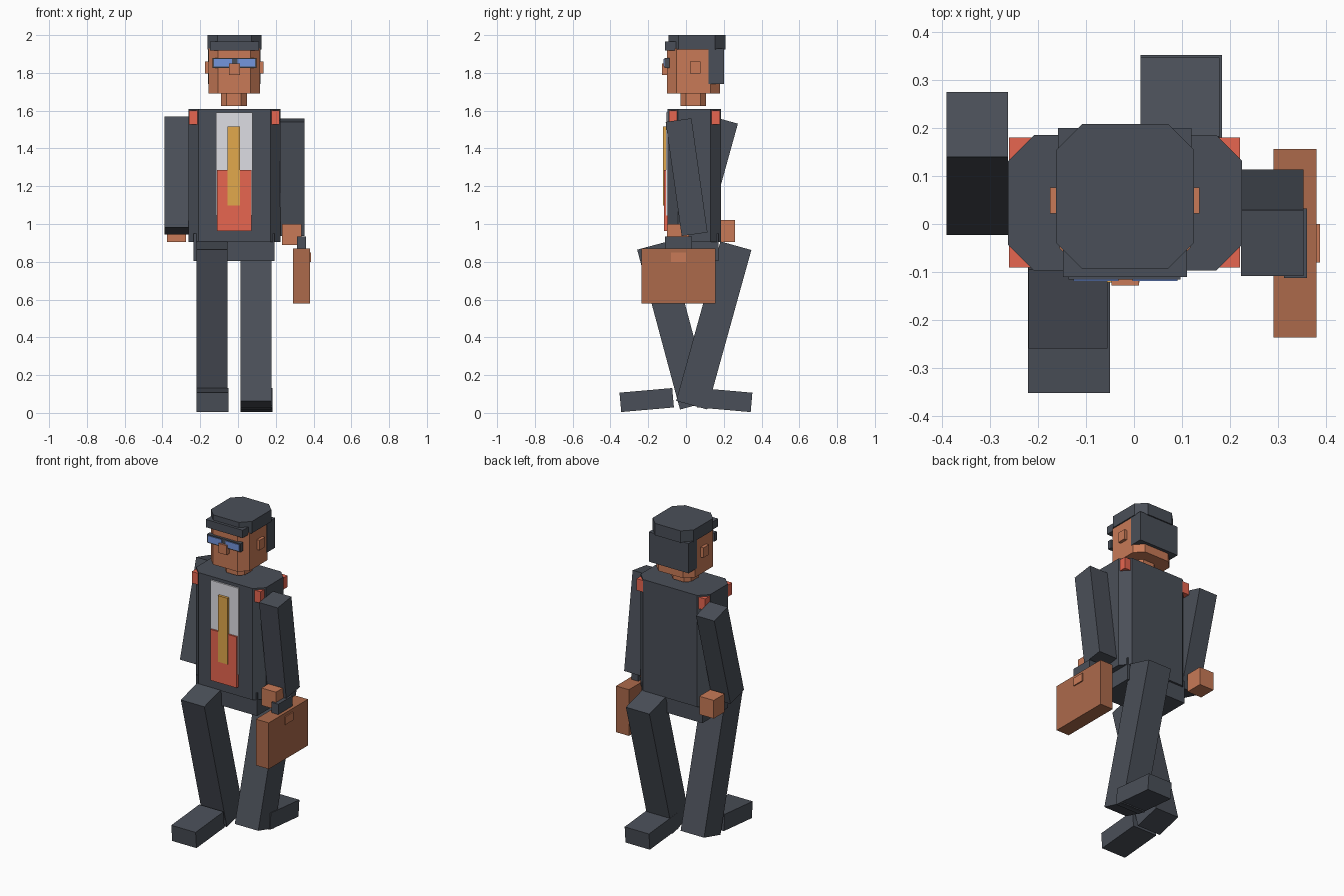
import bpy
import bmesh
from math import radians
from mathutils import Matrix

cube = bpy.data.objects.get("Cube")
if cube:
    bpy.data.objects.remove(cube, do_unlink=True)


def material(name, rgb):
    """Flat colour from 0-255 display values, converted to linear."""
    lin = [((c / 255 + 0.055) / 1.055) ** 2.4 for c in rgb] + [1]
    m = bpy.data.materials.new(name)
    m.use_nodes = True
    m.diffuse_color = lin
    bsdf = m.node_tree.nodes["Principled BSDF"]
    bsdf.inputs["Base Color"].default_value = lin
    bsdf.inputs["Roughness"].default_value = 0.9
    return m


slate = material("slate", (74, 79, 88))
skin = material("skin", (200, 122, 87))
leather = material("leather", (172, 106, 75))
red = material("red", (232, 102, 80))
white = material("white", (222, 222, 228))
gold = material("gold", (226, 168, 76))
blue = material("lens_blue", (116, 150, 222))


def box(name, mat, x, y, z, chamfer=0.0, tilt=0.0):
    """Box from x, y, z ranges; chamfer cuts upright edges, tilt turns about x."""
    size = [r[1] - r[0] for r in (x, y, z)]
    centre = [(r[0] + r[1]) / 2 for r in (x, y, z)]
    bm = bmesh.new()
    bmesh.ops.create_cube(bm, size=1)
    bmesh.ops.scale(bm, vec=size, verts=bm.verts)
    if chamfer:
        upright = [e for e in bm.edges
                   if abs(e.verts[0].co.z - e.verts[1].co.z) > 1e-4]
        bmesh.ops.bevel(bm, geom=upright, offset=chamfer, segments=1,
                        affect='EDGES')
    me = bpy.data.meshes.new(name)
    bm.to_mesh(me)
    bm.free()
    me.materials.append(mat)
    ob = bpy.data.objects.new(name, me)
    ob.matrix_world = Matrix.Translation(centre) @ Matrix.Rotation(radians(tilt), 4, 'X')
    bpy.context.collection.objects.link(ob)
    return ob


def limb(name, mat, centre, size, tilt):
    """Tilted box given by its centre and untilted size."""
    ranges = [(c - s / 2, c + s / 2) for c, s in zip(centre, size)]
    return box(name, mat, *ranges, tilt=tilt)


# Head
box("head", skin, (-.155, .117), (-.1, .18), (1.69, 1.93), .05)
box("neck", skin, (-.09, .047), (-.03, .107), (1.625, 1.69), .03)
box("ears", skin, (-.175, .136), (.022, .076), (1.797, 1.86))
box("nose", skin, (-.047, .01), (-.128, -.09), (1.79, 1.85))
box("hair_top", slate, (-.162, .125), (-.093, .208), (1.925, 2), .054)
box("hair_back", slate, (-.158, .12), (.118, .2), (1.742, 1.93))
box("cap_brim", slate, (-.148, .11), (-.11, -.05), (1.918, 1.967))

# Glasses
box("glasses_frame", slate, (-.136, .097), (-.115, -.088), (1.826, 1.88))
for side, x in (("right", (-.126, -.032)), ("left", (-.003, .09))):
    box(side + "_lens", blue, x, (-.119, -.114), (1.834, 1.873))
box("lens_lower_bridge", blue, (-.032, -.003), (-.119, -.114), (1.834, 1.85))

# Torso; the pelvis and shoulder trim show through the chamfered corners
box("jacket", slate, (-.262, .225), (-.097, .185), (.905, 1.61), .054)
box("shoulder_trim", red, (-.26, .22), (-.09, .18), (1.527, 1.6))
box("pelvis", slate, (-.235, .192), (-.084, .172), (.805, .95))
box("shirt", white, (-.117, .077), (-.106, -.09), (1.045, 1.59))
box("waistcoat", red, (-.111, .072), (-.117, -.09), (.963, 1.285))
box("tie", gold, (-.056, .011), (-.122, -.09), (1.097, 1.515))

# Arms and hands
limb("right_arm", slate, (-.326, .126, 1.257), (.128, .14, .608), -15.5)
limb("left_arm", slate, (.288, .003, 1.248), (.13, .138, .61), 8)
box("right_hand", skin, (-.376, -.275), (.15, .26), (.905, 1.02))
box("left_hand", skin, (.234, .335), (-.1, .015), (.89, 1.0))

# Legs and shoes, mirrored in stride
limb("right_leg", slate, (-.137, -.063, .463), (.164, .17, .876), 15)
limb("left_leg", slate, (.096, .147, .463), (.164, .17, .876), -15.5)
limb("right_shoe", slate, (-.135, -.208, .068), (.17, .28, .103), 5)
limb("left_shoe", slate, (.098, .205, .068), (.17, .285, .103), -5)

# Briefcase
box("briefcase", leather, (.29, .38), (-.236, .156), (.578, .87))
box("briefcase_clasp", skin, (.37, .387), (-.08, 0), (.8, .85))
box("briefcase_handle", slate, (.312, .36), (-.112, .032), (.87, .935))
